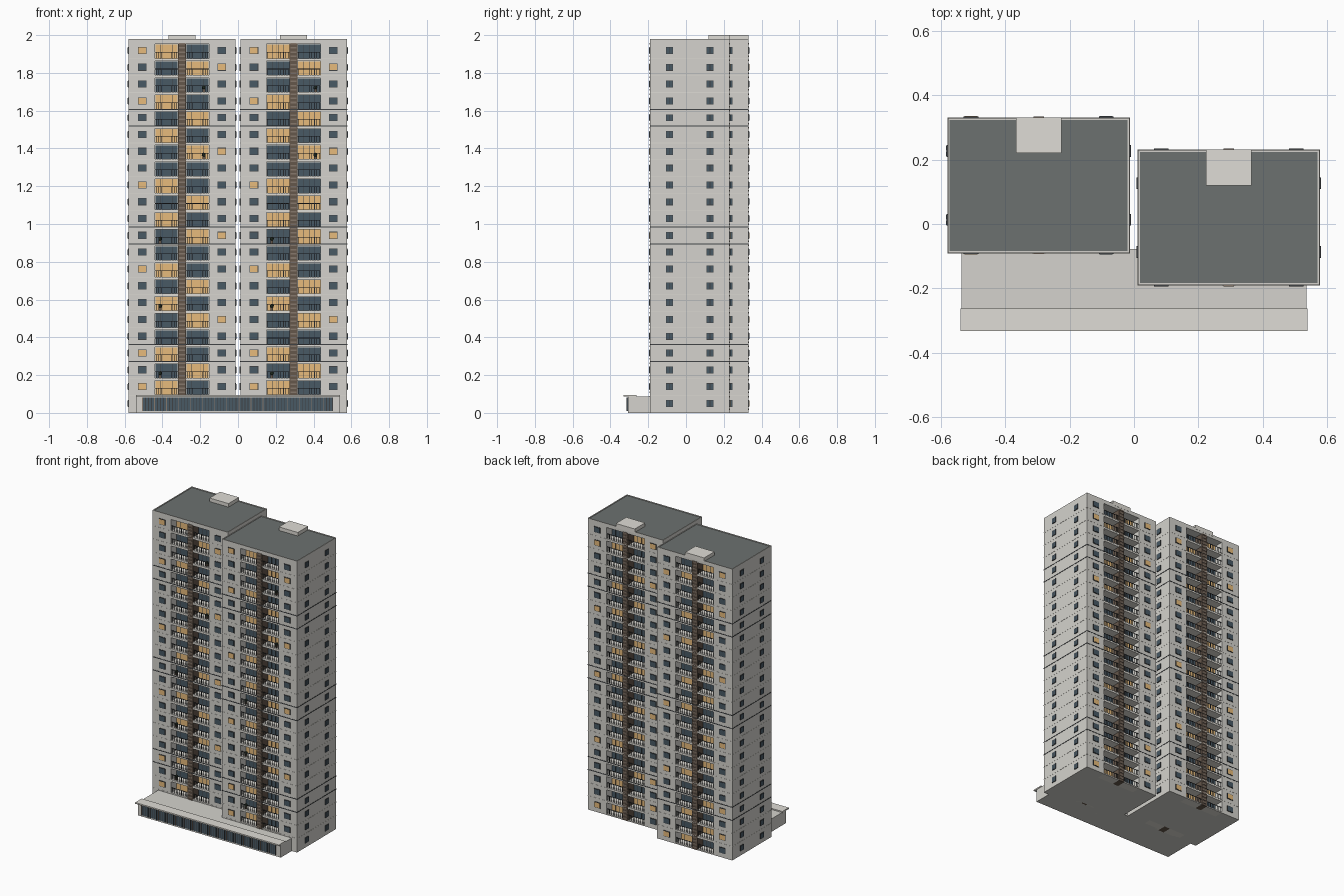
import bpy, bmesh
from mathutils import Matrix, Vector

if "Cube" in bpy.data.objects:
    bpy.data.objects.remove(bpy.data.objects["Cube"])

COL = {
    'concrete': (0.66, 0.65, 0.61), 'light': (0.74, 0.72, 0.67), 'roof': (0.15, 0.165, 0.16),
    'brown': (0.13, 0.095, 0.07), 'slat': (0.24, 0.19, 0.15), 'dark': (0.05, 0.055, 0.06),
    'glass': (0.065, 0.10, 0.13), 'lit': (0.80, 0.50, 0.20), 'plant': (0.03, 0.05, 0.03),
}
mats = {}
for n, c in COL.items():
    mats[n] = bpy.data.materials.new(n)
    mats[n].diffuse_color = (*c, 1)

parts = {}


def box(part, mat, x0, x1, y0, y1, z0, z1):
    """Add a box to a named part."""
    bm = parts.setdefault((part, mat), bmesh.new())
    s = Vector((abs(x1 - x0), abs(y1 - y0), z1 - z0))
    c = Vector(((x0 + x1) / 2, (y0 + y1) / 2, (z0 + z1) / 2))
    bmesh.ops.create_cube(bm, size=1, matrix=Matrix.Translation(c) @ Matrix.Diagonal((*s, 1)))


FLOORS, PITCH, Z0 = 22, 0.089, 0.005
HW, HD, REC = 0.2825, 0.21, 0.06        # half width, half depth, balcony recess
BAY0, BAY1 = 0.021, 0.143               # balcony bay limits from tower centre
TOP = 1.963


def tower(name, cx, cy):
    def b(part, mat, x0, x1, y0, y1, z0, z1):
        box(name + '_' + part, mat, cx + x0, cx + x1, cy + y0, cy + y1, z0, z1)

    # core and full-depth end walls
    b('core', 'concrete', -BAY1, BAY1, -HD + REC, HD - REC, 0, TOP)
    for s in (-1, 1):
        b('end_wall', 'concrete', s * BAY1, s * HW, -HD, HD, 0, TOP)
    # parapet rim and roof
    b('top_slab', 'concrete', -HW, HW, -HD, HD, 1.953, 1.972)
    t = 0.006
    for s in (-1, 1):
        b('parapet', 'concrete', s * (HW - t), s * HW, -HD, HD, 1.972, 1.98)
        b('parapet', 'concrete', -HW + t, HW - t, s * (HD - t), s * HD, 1.972, 1.98)
    b('roof', 'roof', -HW + t, HW - t, -HD + t, HD - t, 1.972, 1.976)
    # rooftop machine room
    b('machine_room', 'light', -0.071, 0.071, HD - 0.11, HD + 0.001, 1.97, 2.0)

    for f in (-1, 1):                   # front and back facades
        # central fin with louvres
        b('fin', 'brown', -BAY0, BAY0, f * (HD - REC), f * (HD + 0.001), 0, 1.955)
        for k in range(FLOORS * 4):
            z = Z0 + 0.01 + k * PITCH / 4
            b('louvre', 'slat', -0.016, 0.016, f * HD, f * (HD + 0.004), z, z + 0.008)

    for i in range(FLOORS):
        z = Z0 + i * PITCH
        # floor joint lines, darker around the marked storeys
        if i:
            d = i in (3, 4, 10, 11, 17, 18)
            h, o = (0.0025, 0.0015) if d else (0.0015, 0.001)
            b('dark_joint' if d else 'floor_joint', 'dark' if d else 'light',
              -HW - o, HW + o, -HD - o, HD + o, z - h, z + h)
        # gable windows with two panes
        for s in (-1, 1):
            for y in (-0.107, 0.107):
                b('side_frame', 'dark', s * HW, s * (HW + 0.004), y - 0.018, y + 0.018, z + 0.026, z + 0.063)
                for q in (-0.0085, 0.0085):
                    b('side_glass', 'glass', s * HW, s * (HW + 0.005), y + q - 0.007, y + q + 0.007, z + 0.029, z + 0.06)
        for f in (-1, 1):
            for s in (-1, 1):
                # small facade windows
                if i or f > 0:
                    on = (i % 5 == 3 or i % 20 == 1) if s < 0 else (i % 5 == 0)
                    x = s * 0.21
                    b('small_frame', 'dark', x - 0.023, x + 0.023, f * HD, f * (HD + 0.004), z + 0.026, z + 0.064)
                    b('small_lit' if on else 'small_glass', 'lit' if on else 'glass',
                      x - 0.02, x + 0.02, f * HD, f * (HD + 0.005), z + 0.029, z + 0.061)
                # balcony slab
                yo, yi = f * HD, f * (HD - REC)
                b('balcony_slab', 'light', s * BAY0, s * BAY1, yi, yo, max(0, z - 0.012), z + 0.003)
                # balcony glazing with mullions
                on = i % 5 in ((1, 3) if s < 0 else (0, 2))
                b('balcony_lit' if on else 'balcony_glass', 'lit' if on else 'glass',
                  s * (BAY0 + 0.002), s * (BAY1 - 0.002), yi, f * (HD - REC + 0.003), z + 0.003, z + 0.075)
                for u in (0.25, 0.5, 0.75):
                    x = s * (BAY0 + u * (BAY1 - BAY0))
                    b('mullion', 'dark', x - 0.001, x + 0.001, yi, f * (HD - REC + 0.005), z + 0.003, z + 0.075)
                # railing
                ya, yb = f * (HD - 0.006), f * (HD - 0.003)
                b('handrail', 'dark', s * BAY0, s * BAY1, ya, yb, z + 0.034, z + 0.037)
                for k in range(9):
                    x = s * (BAY0 + (k + 0.5) / 9 * (BAY1 - BAY0))
                    b('rail_bar', 'dark', x - 0.0009, x + 0.0009, ya, yb, z + 0.003, z + 0.034)
    # balcony plants
    for i, s in ((19, 1), (15, 1), (10, -1), (6, -1), (2, -1)):
        bm = parts.setdefault((name + '_plant', 'plant'), bmesh.new())
        bmesh.ops.create_icosphere(bm, subdivisions=1, radius=0.012, matrix=Matrix.Translation(
            (cx + s * 0.115, cy - HD + 0.018, Z0 + i * PITCH + 0.026)))
        b('plant_pot', 'brown', s * 0.115 - 0.007, s * 0.115 + 0.007, -HD + 0.011, -HD + 0.025,
          Z0 + i * PITCH + 0.003, Z0 + i * PITCH + 0.018)


tower('left_tower', -0.2965, 0.12)
tower('right_tower', 0.2945, 0.02)

# podium with canopy
box('podium', 'concrete', -0.537, 0.537, -0.308, -0.078, 0, 0.088)
box('canopy', 'light', -0.54, 0.54, -0.332, -0.263, 0.087, 0.096)
# shopfront glazing and mullions
box('shopfront_glass', 'glass', -0.508, 0.502, -0.311, -0.307, 0.01, 0.082)
for k in range(64):
    x = -0.506 + k * 1.006 / 63
    m = 'slat' if k % 4 == 0 else 'dark'
    box('shopfront_mullion_' + m, m, x - 0.0018, x + 0.0018, -0.314, -0.308, 0.01, 0.082)

# turn the collected parts into objects
for (name, mat), bm in parts.items():
    me = bpy.data.meshes.new(name)
    bm.to_mesh(me)
    bm.free()
    me.materials.append(mats[mat])
    bpy.context.scene.collection.objects.link(bpy.data.objects.new(name, me))

for m in bpy.data.materials:
    if m.users and not m.is_grease_pencil:
        m.use_nodes = True
        m.node_tree.nodes["Principled BSDF"].inputs["Base Color"].default_value = m.diffuse_color
